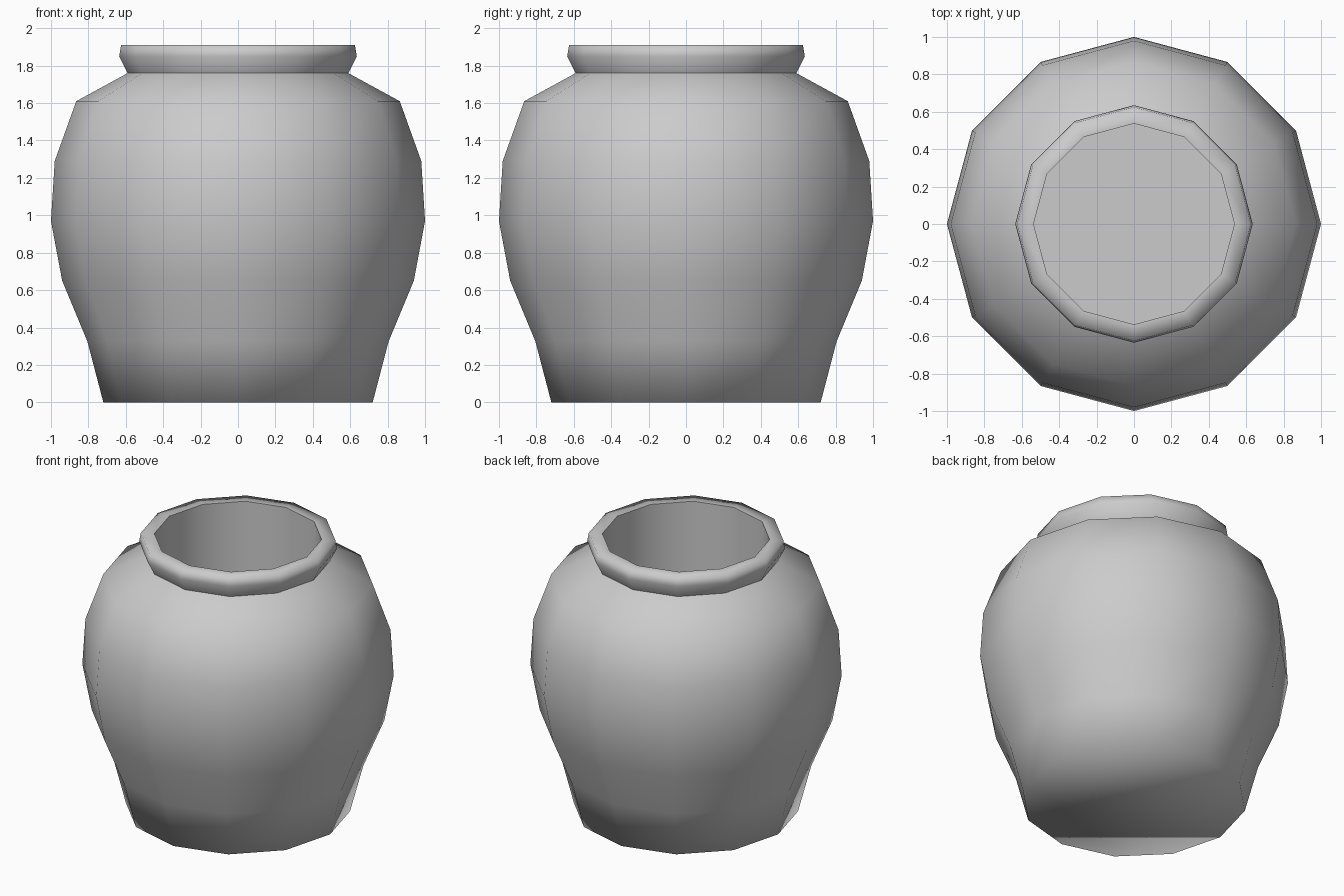
import bpy, bmesh, math

if "Cube" in bpy.data.objects:
    bpy.data.objects.remove(bpy.data.objects["Cube"])

SIDES = 12

# Profile (radius, z): base, belly, shoulder, neck, rim, inner wall, inner floor
profile = [
    (0.72, 0.0), (0.805, 0.325), (0.94, 0.65), (1.0, 0.97), (0.98, 1.29),
    (0.865, 1.61), (0.59, 1.76), (0.635, 1.85), (0.625, 1.91),
    (0.537, 1.91), (0.537, 0.2),
]

bm = bmesh.new()
rings = []
for r, z in profile:
    rings.append([bm.verts.new((r * math.cos(math.tau * i / SIDES),
                                r * math.sin(math.tau * i / SIDES), z))
                  for i in range(SIDES)])

# Walls between neighbouring rings
for low, high in zip(rings, rings[1:]):
    for i in range(SIDES):
        j = (i + 1) % SIDES
        bm.faces.new((low[i], low[j], high[j], high[i]))

# Base and inner floor
bm.faces.new(rings[0][::-1])
bm.faces.new(rings[-1])
bmesh.ops.recalc_face_normals(bm, faces=bm.faces)

mesh = bpy.data.meshes.new("clay_pot")
bm.to_mesh(mesh)
bm.free()
pot = bpy.data.objects.new("clay_pot", mesh)
bpy.context.collection.objects.link(pot)

# Smooth body, sharp base, neck crease and inner lip
bpy.context.view_layer.objects.active = pot
pot.select_set(True)
bpy.ops.object.shade_smooth_by_angle(angle=math.radians(85))
